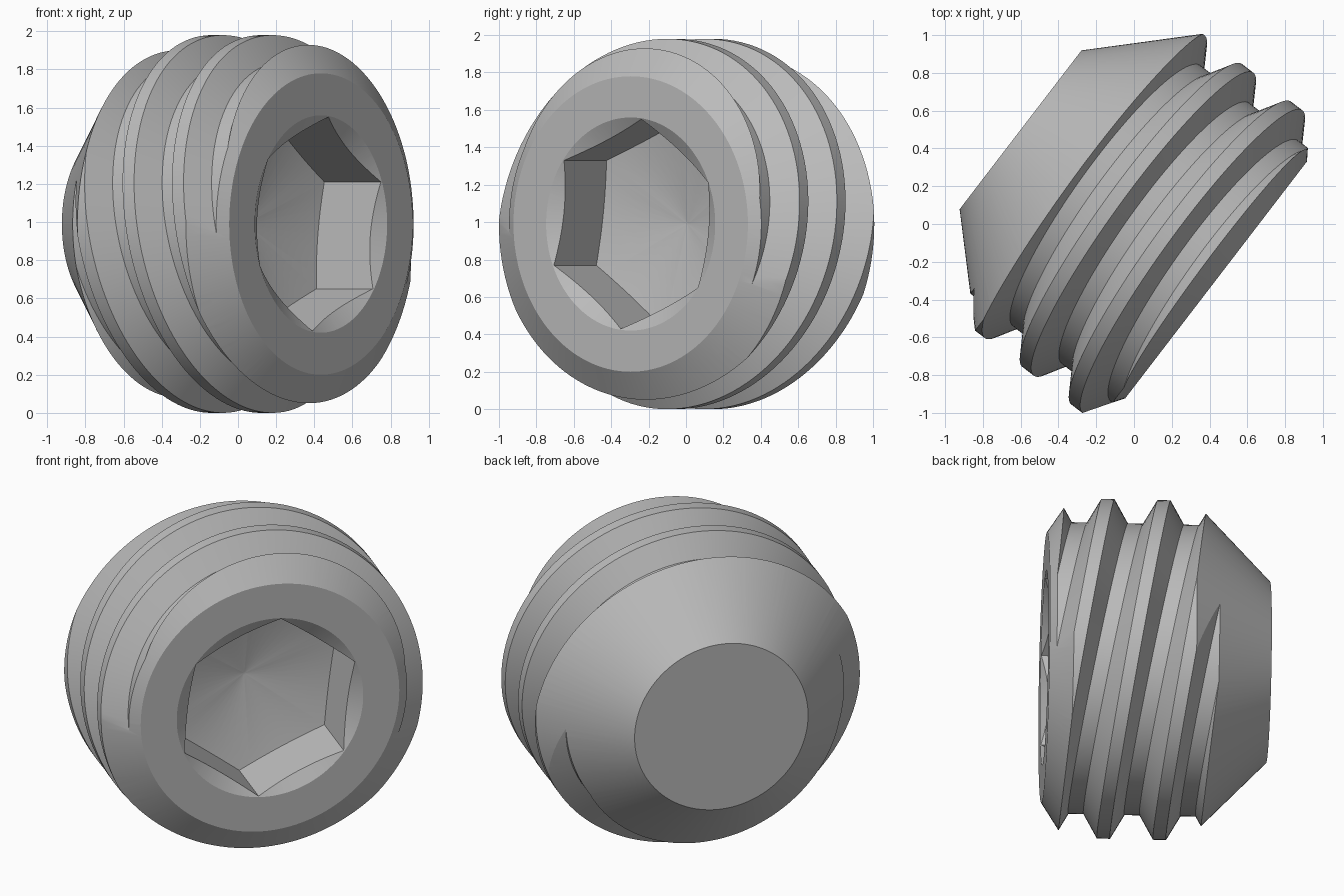
import bpy, bmesh, math
from mathutils import Matrix, Vector

if "Cube" in bpy.data.objects:
    bpy.data.objects.remove(bpy.data.objects["Cube"])

SEG = 128
CREST, ROOT, PITCH = 0.99, 0.85, 0.327

steel = bpy.data.materials.new("plain steel grey")
steel.diffuse_color = (0.5, 0.5, 0.5, 1)
steel.use_nodes = True
steel.node_tree.nodes["Principled BSDF"].inputs["Base Color"].default_value = steel.diffuse_color


def ring_solid(name, rings):
    """Closed solid from a list of equal-length point loops, capped at both ends."""
    bm = bmesh.new()
    loops = [[bm.verts.new(p) for p in ring] for ring in rings]
    n = len(loops[0])
    for a, b in zip(loops, loops[1:]):
        for i in range(n):
            j = (i + 1) % n
            bm.faces.new((a[i], a[j], b[j], b[i]))
    for loop in (loops[0], loops[-1]):
        centre = bm.verts.new(sum((v.co for v in loop), Vector()) / n)
        for i in range(n):
            bm.faces.new((loop[i], loop[(i + 1) % n], centre))
    bmesh.ops.recalc_face_normals(bm, faces=bm.faces)
    mesh = bpy.data.meshes.new(name)
    bm.to_mesh(mesh)
    bm.free()
    mesh.materials.append(steel)
    ob = bpy.data.objects.new(name, mesh)
    bpy.context.collection.objects.link(ob)
    return ob


def circle(r, t, tilt_z=0.0, tilt_u=0.0):
    pts = []
    for i in range(SEG):
        a = 2 * math.pi * i / SEG
        c, s = math.cos(a), math.sin(a)
        pts.append((r * c, r * s, t + tilt_z * s + tilt_u * c))
    return pts


# Threaded rod: slanted ridges repeated along the axis (local z = screw axis)
profile = []
for k in range(-4, 4):
    t = 0.003 + PITCH * k
    profile += [(CREST, t - 0.038), (CREST, t + 0.038),
                (ROOT, t + 0.119), (ROOT, t + PITCH - 0.119)]
screw = ring_solid("set_screw", [circle(r, t, -PITCH / 2, -0.027) for r, t in profile])

# Envelope: pointed back end and chamfered socket end
envelope = ring_solid("end_envelope", [circle(r, t) for r, t in
    [(0.53, -0.78), (1.05, -0.265), (1.05, 0.352), (0.79, 0.525)]])

# Socket: hexagonal hole with a shallow conical floor
corners = [Vector((0.565 * math.cos(math.radians(23 + 60 * k)),
                   0.565 * math.sin(math.radians(23 + 60 * k)), 0)) for k in range(6)]
hexagon = [corners[k].lerp(corners[(k + 1) % 6], i / 8) for k in range(6) for i in range(8)]
floor = [(p.x * f, p.y * f, 0.025 + 0.218 * p.length * f)
         for f in (0.02,) for p in hexagon]
wall_base = [(p.x, p.y, 0.025 + 0.218 * p.length) for p in hexagon]
wall_top = [(p.x, p.y, 0.75) for p in hexagon]
socket = ring_solid("hex_socket_cutter", [floor, wall_base, wall_top])

# Countersink around the socket mouth
countersink = ring_solid("countersink_cutter", [circle(0.05, 0.225), circle(0.743, 0.625)])

for cutter, op in ((envelope, 'INTERSECT'), (socket, 'DIFFERENCE'), (countersink, 'DIFFERENCE')):
    cutter.hide_render = True
    mod = screw.modifiers.new(cutter.name, 'BOOLEAN')
    mod.object, mod.operation, mod.solver = cutter, op, 'EXACT'

# Bake the cuts, then drop the cutters
bpy.context.view_layer.update()
baked = bpy.data.meshes.new_from_object(
    screw.evaluated_get(bpy.context.evaluated_depsgraph_get()))
screw.modifiers.clear()
screw.data = baked
for cutter in (envelope, socket, countersink):
    bpy.data.objects.remove(cutter)

# Lay the screw down: socket faces front right
a = math.radians(-37.5)
d = Vector((math.cos(a), math.sin(a), 0))
u = Vector((-math.sin(a), math.cos(a), 0))
z = Vector((0, 0, 1))
turn = Matrix((u, z, d)).transposed().to_4x4()
baked.transform(Matrix.Translation(u * 0.03 + z * CREST) @ turn)

# Smooth round surfaces, crisp thread edges
bpy.context.view_layer.objects.active = screw
screw.select_set(True)
bpy.ops.object.shade_smooth_by_angle(angle=math.radians(14))
